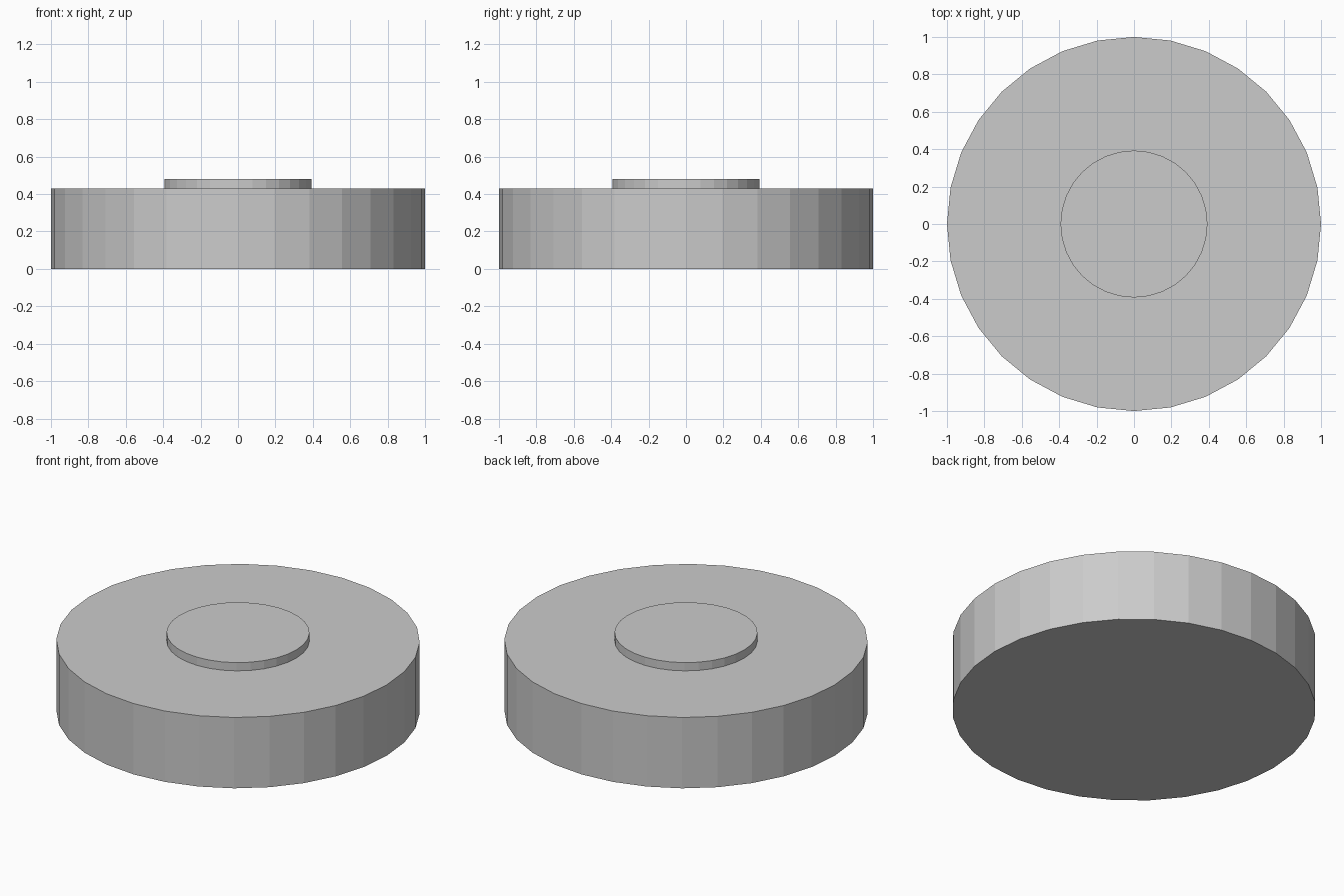
import bpy

if "Cube" in bpy.data.objects:
    bpy.data.objects.remove(bpy.data.objects["Cube"])


def disc(name, radius, z0, z1, sides=32):
    bpy.ops.mesh.primitive_cylinder_add(
        vertices=sides, radius=radius, depth=z1 - z0, location=(0, 0, (z0 + z1) / 2))
    obj = bpy.context.object
    obj.name = name
    return obj


# Wide flat-shaded drum
disc("base_drum", 1.0, 0.0, 0.43)

# Low raised button in the middle of the top
disc("top_button", 0.393, 0.43, 0.48)
